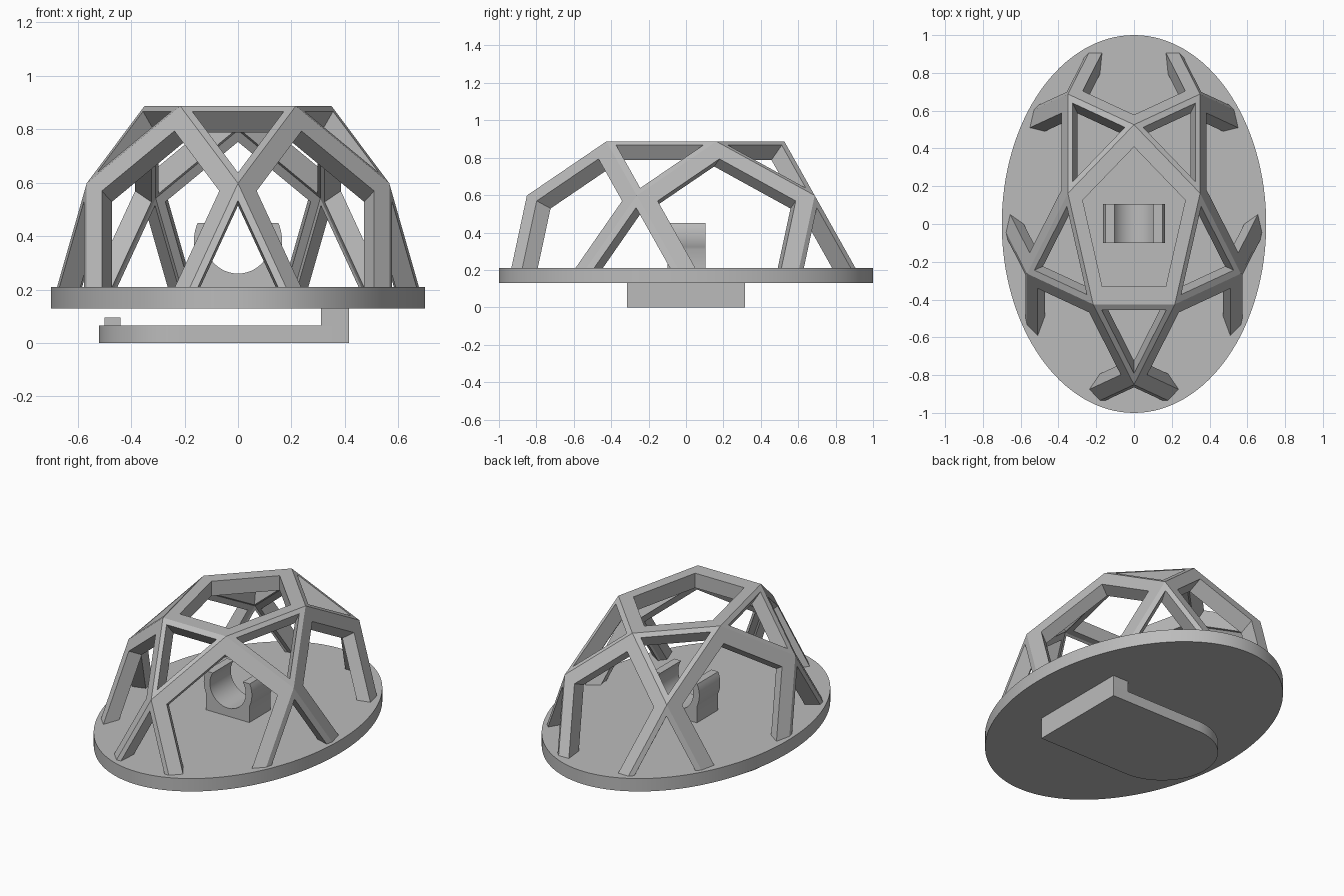
import bpy, bmesh
from math import sin, cos, pi, radians, asin, sqrt
from mathutils import Vector

cube = bpy.data.objects.get("Cube")
if cube:
    bpy.data.objects.remove(cube, do_unlink=True)

# Single plain grey
grey = bpy.data.materials.new("plain_grey")
grey.use_nodes = True
grey.diffuse_color = (0.5, 0.5, 0.5, 1)
grey.node_tree.nodes["Principled BSDF"].inputs["Base Color"].default_value = (0.5, 0.5, 0.5, 1)


def finish(name, bm, smooth=False):
    bmesh.ops.recalc_face_normals(bm, faces=bm.faces[:])
    mesh = bpy.data.meshes.new(name)
    bm.to_mesh(mesh)
    bm.free()
    mesh.materials.append(grey)
    obj = bpy.data.objects.new(name, mesh)
    bpy.context.collection.objects.link(obj)
    if smooth:
        bpy.ops.object.select_all(action='DESELECT')
        obj.select_set(True)
        bpy.context.view_layer.objects.active = obj
        bpy.ops.object.shade_smooth_by_angle(angle=radians(30))
    return obj


def extrude(name, outline, lo, hi, axis="z", smooth=False):
    """Extrude a flat outline along z, or along y for an x-z outline."""
    bm = bmesh.new()
    ends = []
    for d in (lo, hi):
        ends.append([bm.verts.new((u, v, d) if axis == "z" else (u, d, v)) for u, v in outline])
    bm.faces.new(ends[0])
    bm.faces.new(ends[1])
    n = len(outline)
    for i in range(n):
        j = (i + 1) % n
        bm.faces.new((ends[0][i], ends[0][j], ends[1][j], ends[1][i]))
    return finish(name, bm, smooth)


def arc(cx, cy, rx, ry, start, end, steps):
    return [(cx + rx * cos(start + (end - start) * i / steps),
             cy + ry * sin(start + (end - start) * i / steps)) for i in range(steps + 1)]


def rect(x0, x1, y0, y1):
    return [(x0, y0), (x1, y0), (x1, y1), (x0, y1)]


# Oval base plate
BASE, TOP = 0.13, 0.21
extrude("base_plate", arc(0, 0, 0.7, 1, 0, 2 * pi, 128)[:-1], BASE, TOP, smooth=True)

# Dome: upper half of an icosidodecahedron, one open frame per face
LOW, HIGH = sqrt((5 - sqrt(5)) / 10), sqrt((5 + sqrt(5)) / 10)


def ring_point(degrees, radius, height):
    a = radians(degrees)
    return Vector((radius * cos(a), radius * sin(a), height))


def upper(d):
    return ring_point(d, LOW, HIGH)


def middle(d):
    return ring_point(d, HIGH, LOW)


def equator(d):
    return ring_point(d, 1, 0)


pentagons = [[upper(72 * k - 54) for k in range(5)]]
triangles = []
for k in range(5):
    a = 72 * k - 90
    pentagons.append([upper(a + 36), middle(a), equator(a + 18), equator(a + 54), middle(a + 72)])
    triangles.append([upper(a - 36), middle(a), upper(a + 36)])
    triangles.append([middle(a), equator(a - 18), equator(a + 18)])

DEPTH = 0.12
dome = bmesh.new()
for polygons, inset in ((pentagons, 0.095), (triangles, 0.037)):
    for outer in polygons:
        n = len(outer)
        centre = sum(outer, Vector()) / n
        inradius = ((outer[0] + outer[1]) / 2 - centre).length
        hole = [centre + (p - centre) * (1 - inset / inradius) for p in outer]
        hole_back = [q - centre * DEPTH for q in hole]
        inner = [p * (1 - DEPTH) for p in outer]
        loops = [[dome.verts.new(p) for p in loop] for loop in (outer, hole, hole_back, inner)]
        for a, b in zip(loops, loops[1:]):
            for i in range(n):
                j = (i + 1) % n
                dome.faces.new((a[i], a[j], b[j], b[i]))
bmesh.ops.remove_doubles(dome, verts=dome.verts[:], dist=0.0005)
for v in dome.verts:
    v.co = (v.co.x * 0.7, v.co.y, v.co.z * 0.89 + BASE)
finish("dome_frame", dome)

# Open round clip on the plate
CZ, R_OUT, R_IN = 0.383, 0.165, 0.123
low, lip, lip_in = asin(-0.073 / R_OUT), asin(0.067 / R_OUT), asin(0.067 / R_IN)
half = R_OUT * cos(low)
clip = [(-half, 0.2), (half, 0.2)]
clip += arc(0, CZ, R_OUT, R_OUT, low, lip, 10)
clip += arc(0, CZ, R_IN, R_IN, lip_in, -pi - lip_in, 40)
clip += arc(0, CZ, R_OUT, R_OUT, pi - lip, pi - low, 10)
extrude("round_clip", clip, -0.1, 0.105, axis="y", smooth=True)

# Belt tab underneath: rounded tongue, riser joining the plate, small catch
W = 0.315
tongue = [(0.415, -W), (0.415, W)] + arc(-0.205, 0, W, W, pi / 2, 3 * pi / 2, 40)
extrude("tongue", tongue, 0, 0.065, smooth=True)
extrude("tongue_riser", rect(0.31, 0.415, -W, W), 0.065, 0.14)
extrude("tongue_catch", rect(-0.5, -0.44, -0.05, 0.05), 0.06, 0.095)
